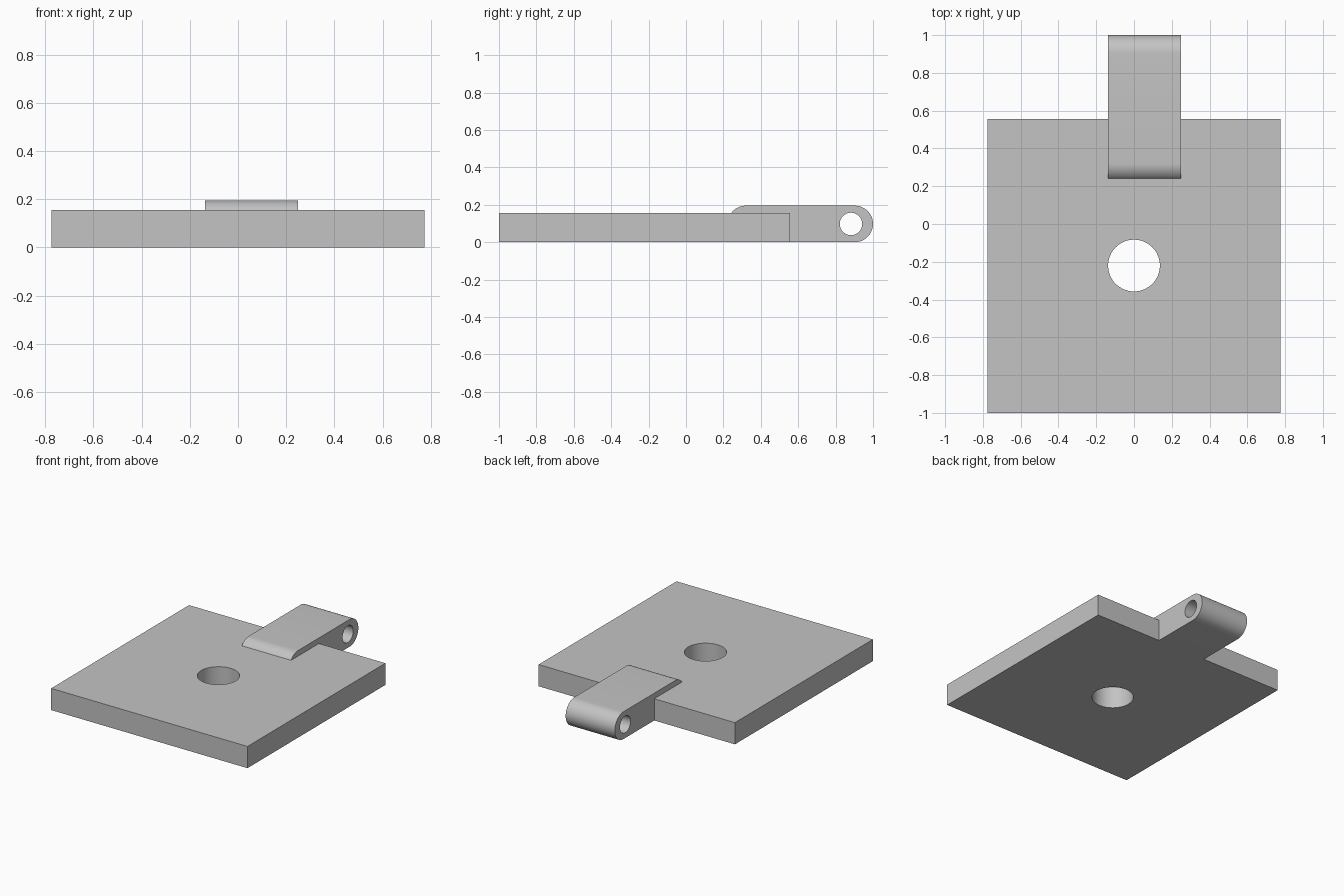
import bpy
from math import pi, cos, sin

cube = bpy.data.objects.get("Cube")
if cube:
    bpy.data.objects.remove(cube, do_unlink=True)

PLATE_H, LUG_R = 0.155, 0.0975

grey = bpy.data.materials.new("plain grey")
grey.use_nodes = True
grey.diffuse_color = (0.55, 0.55, 0.55, 1)
grey.node_tree.nodes["Principled BSDF"].inputs["Base Color"].default_value = (0.55, 0.55, 0.55, 1)


def arc(cy, cz, r, start, end, steps):
    return [(cy + r * cos(start + (end - start) * i / steps),
             cz + r * sin(start + (end - start) * i / steps)) for i in range(steps + 1)]


def extrude_x(name, profile, x0, x1):
    """Solid prism from a counter-clockwise y-z outline."""
    n = len(profile)
    verts = [(x, y, z) for x in (x0, x1) for y, z in profile]
    faces = [list(range(n))[::-1], list(range(n, 2 * n))]
    faces += [(i, (i + 1) % n, n + (i + 1) % n, n + i) for i in range(n)]
    mesh = bpy.data.meshes.new(name)
    mesh.from_pydata(verts, [], faces)
    mesh.materials.append(grey)
    obj = bpy.data.objects.new(name, mesh)
    bpy.context.collection.objects.link(obj)
    return obj


def cylinder(name, radius, location, rotation=(0, 0, 0)):
    bpy.ops.mesh.primitive_cylinder_add(vertices=64, radius=radius, depth=1,
                                        location=location, rotation=rotation)
    obj = bpy.context.object
    obj.name = name
    obj.data.materials.append(grey)
    return obj


def combine(target, other, operation):
    """Apply a boolean and discard the helper solid."""
    mod = target.modifiers.new(operation.lower(), "BOOLEAN")
    mod.operation, mod.solver, mod.object = operation, "EXACT", other
    bpy.context.view_layer.objects.active = target
    bpy.ops.object.modifier_apply(modifier=mod.name)
    bpy.data.objects.remove(other, do_unlink=True)


# Square base plate
plate = extrude_x("hinge_plate",
                  [(-1, 0), (0.555, 0), (0.555, PLATE_H), (-1, PLATE_H)], -0.775, 0.775)

# Rounded hinge lug, sunk into the back edge
lug = extrude_x("lug",
                arc(1 - LUG_R, LUG_R, LUG_R, -pi / 2, pi / 2, 32)
                + arc(0.32, LUG_R, LUG_R, pi / 2, 3 * pi / 2, 32), -0.138, 0.25)

# Pin hole through the lug, then join, then the centre hole
combine(lug, cylinder("pin_cutter", 0.06, (0.05, 0.882, LUG_R), (0, pi / 2, 0)), "DIFFERENCE")
combine(plate, lug, "UNION")
combine(plate, cylinder("hole_cutter", 0.137, (0, -0.22, 0.08)), "DIFFERENCE")

# Smooth the curved walls, keep the edges crisp
bpy.ops.object.select_all(action="DESELECT")
plate.select_set(True)
bpy.context.view_layer.objects.active = plate
bpy.ops.object.shade_smooth_by_angle(angle=pi / 6)
